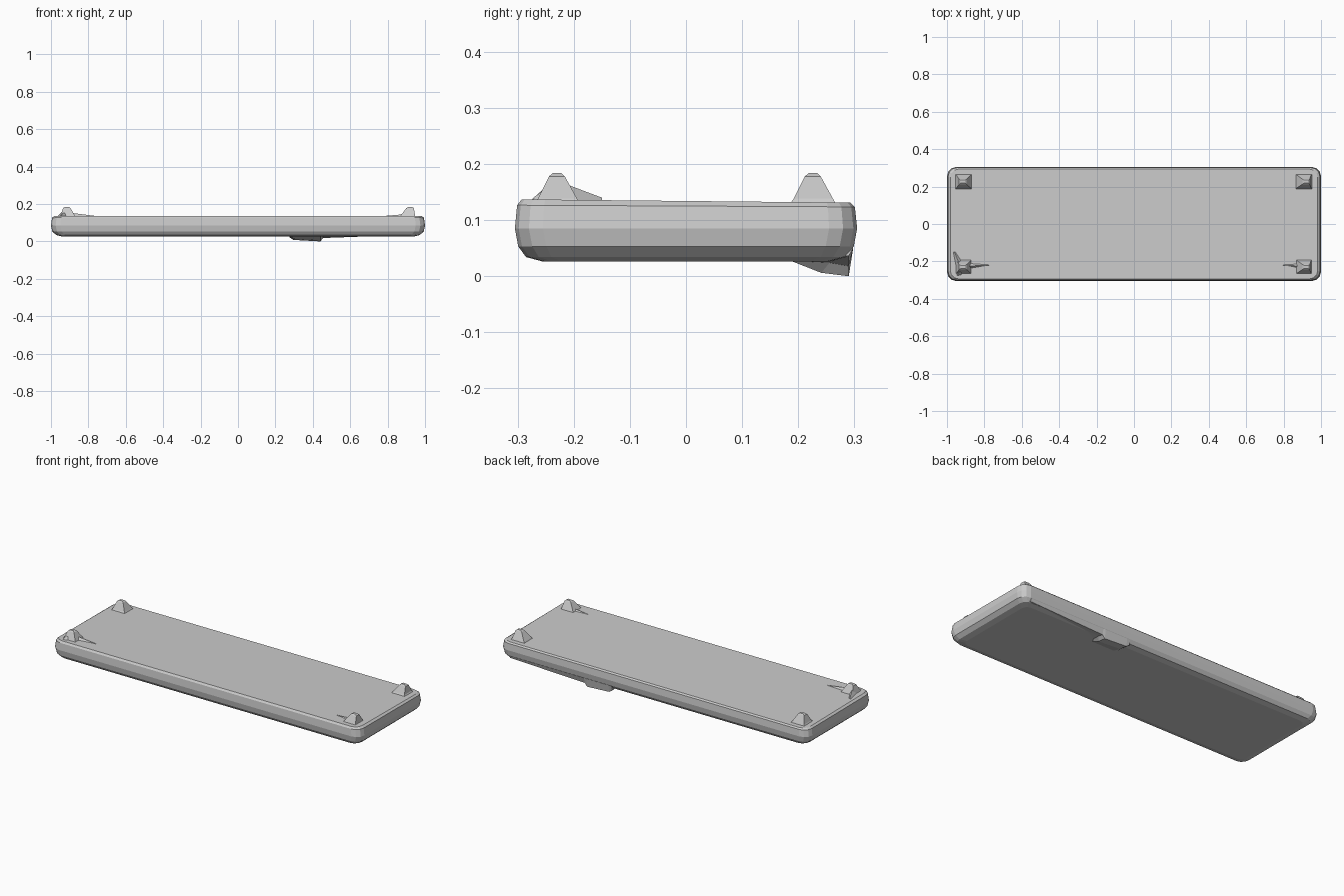
import bpy
import math

if "Cube" in bpy.data.objects:
    bpy.data.objects.remove(bpy.data.objects["Cube"])


def loft(name, rings):
    """Skin equal-length closed rings, capping both ends."""
    n = len(rings[0])
    verts = [p for ring in rings for p in ring]
    faces = [(r * n + i, r * n + (i + 1) % n, (r + 1) * n + (i + 1) % n, (r + 1) * n + i)
             for r in range(len(rings) - 1) for i in range(n)]
    faces.append(tuple(reversed(range(n))))
    faces.append(tuple(range((len(rings) - 1) * n, len(rings) * n)))
    mesh = bpy.data.meshes.new(name)
    mesh.from_pydata(verts, [], faces)
    obj = bpy.data.objects.new(name, mesh)
    bpy.context.collection.objects.link(obj)
    # consistent outward normals
    import bmesh
    bm = bmesh.new()
    bm.from_mesh(mesh)
    bmesh.ops.recalc_face_normals(bm, faces=bm.faces)
    bm.to_mesh(mesh)
    bm.free()
    return obj


def rounded_rect(hx, hy, r, z, tilt=0.0, steps=3):
    pts = []
    for k, (sx, sy) in enumerate([(1, 1), (-1, 1), (-1, -1), (1, -1)]):
        for i in range(steps + 1):
            a = math.pi / 2 * (k + i / steps)
            y = sy * (hy - r) + r * math.sin(a)
            pts.append((sx * (hx - r) + r * math.cos(a), y, z - tilt * y))
    return pts


def rect(x0, x1, y0, y1, z):
    return [(x0, y0, z), (x1, y0, z), (x1, y1, z), (x0, y1, z)]


# Slab body: half length, half width, corner radius, height, top slope
LEVELS = [
    (0.940, 0.255, 0.035, 0.026, 0.0),
    (0.972, 0.285, 0.045, 0.034, 0.0),
    (0.993, 0.299, 0.050, 0.053, 0.0),
    (1.000, 0.305, 0.050, 0.085, 0.0),
    (0.994, 0.301, 0.048, 0.125, 0.005),
    (0.982, 0.293, 0.042, 0.134, 0.010),
]
loft("slab_body", [rounded_rect(*lv) for lv in LEVELS])

# Four tapered corner feet on the upper face
for sx in (-1, 1):
    for sy in (-1, 1):
        cx, cy = sx * 0.91, sy * 0.228
        tx = cx + (0.012 if sx > 0 else -0.003)
        name = ("front" if sy < 0 else "back") + ("_left" if sx < 0 else "_right") + "_foot"
        loft(name, [
            rect(cx - 0.048, cx + 0.045, cy - 0.045, cy + 0.040, 0.126),
            rect(cx - 0.040, cx + 0.037, cy - 0.036, cy + 0.034, 0.138),
            rect(tx - 0.022, tx + 0.018, cy - 0.016, cy + 0.012, 0.178),
            rect(tx - 0.012, tx + 0.009, cy - 0.009, cy + 0.006, 0.184),
        ])

# Low ridges running off the front feet
for name, x0, x1, h in (("front_left_ridge", -0.89, -0.76, 0.152),
                        ("front_right_ridge", 0.89, 0.78, 0.145)):
    loft(name, [
        [(x0, -0.245, 0.130), (x0, -0.205, 0.130), (x0, -0.225, h)],
        [(x1, -0.222, 0.130), (x1, -0.216, 0.130), (x1, -0.219, 0.136)],
    ])
# Sloped flare from the front left foot to its corner
loft("front_left_flare", [
    [(-0.965, -0.280, 0.130), (-0.925, -0.280, 0.130), (-0.945, -0.275, 0.137)],
    [(-0.955, -0.230, 0.130), (-0.895, -0.230, 0.130), (-0.925, -0.235, 0.172)],
    [(-0.970, -0.150, 0.130), (-0.950, -0.150, 0.130), (-0.960, -0.150, 0.140)],
])

# Latch tab under the back edge, running out as a shallow wedge
SECTIONS = [(0.275, 0.022, 0.19), (0.295, 0.008, 0.19), (0.440, 0.000, 0.19),
            (0.455, 0.018, 0.22), (0.940, 0.036, 0.265)]
loft("latch_tab", [
    [(x, y0, 0.045), (x, y0, 0.026 if z < 0.026 else z),
     (x, y0 + (0.292 - y0) * 0.5, min(0.03, z + 0.006) if z < 0.03 else z),
     (x, 0.290, z), (x, 0.298, 0.050)]
    for x, z, y0 in SECTIONS])
